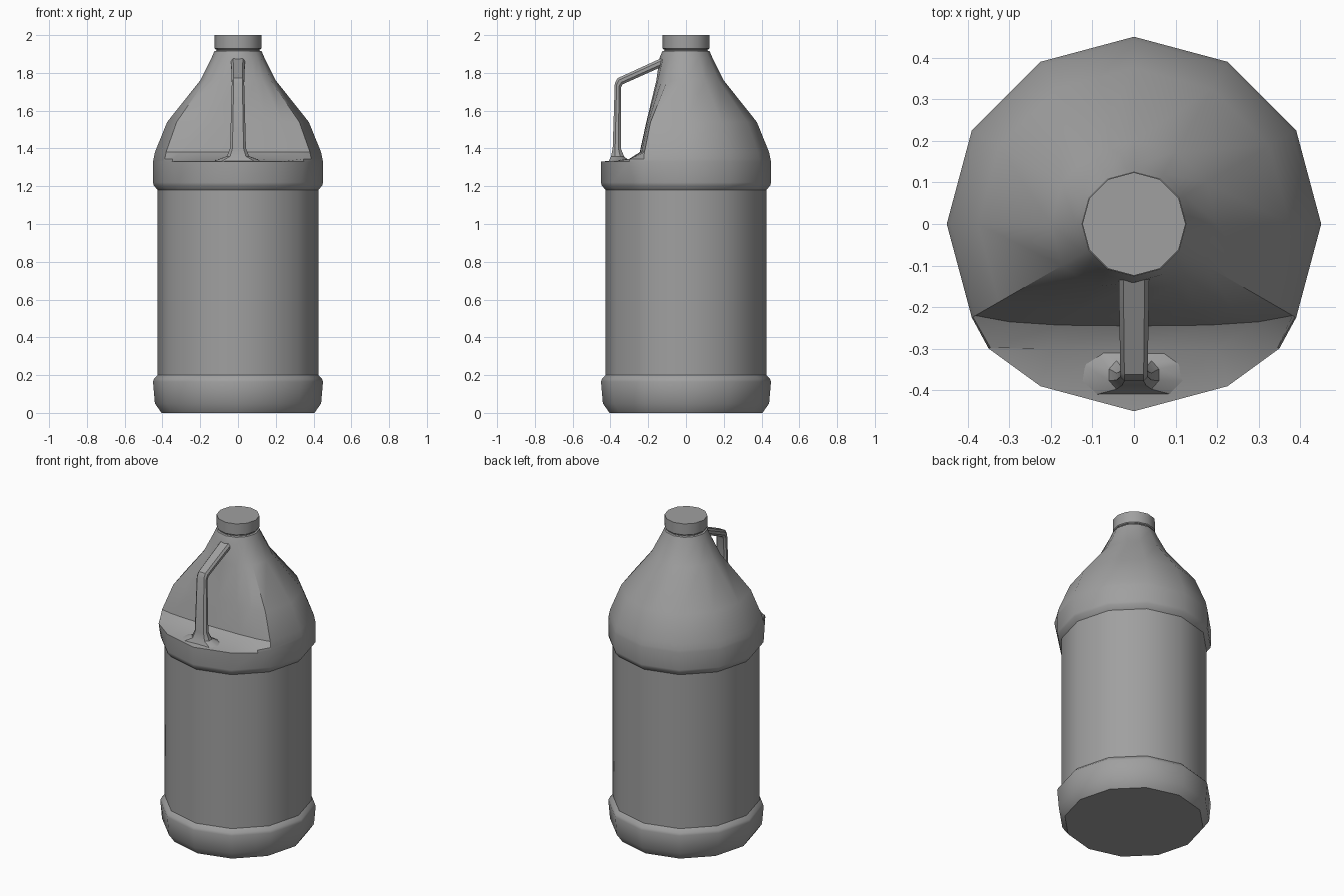
import bpy
import bmesh
from math import cos, sin, radians

cube = bpy.data.objects.get("Cube")
if cube:
    bpy.data.objects.remove(cube, do_unlink=True)

grey = bpy.data.materials.new("grey plastic")
grey.use_nodes = True
COLOUR = (0.35, 0.35, 0.35, 1)
grey.diffuse_color = COLOUR
grey.node_tree.nodes["Principled BSDF"].inputs["Base Color"].default_value = COLOUR


def loft(name, rings, sharp_angle, crease=None):
    """Skin closed rings of points, cap both ends and shade smooth by angle."""
    bm = bmesh.new()
    loops = [[bm.verts.new(p) for p in ring] for ring in rings]
    n = len(loops[0])
    for a, b in zip(loops, loops[1:]):
        for i in range(n):
            j = (i + 1) % n
            bm.faces.new((a[i], a[j], b[j], b[i]))
    bm.faces.new(loops[0][::-1])
    bm.faces.new(loops[-1])
    bmesh.ops.recalc_face_normals(bm, faces=bm.faces)
    for f in bm.faces:
        f.smooth = True
    for e in bm.edges:
        e.smooth = e.calc_face_angle(0) < radians(sharp_angle)
        if crease and crease(e):
            e.smooth = False
    mesh = bpy.data.meshes.new(name)
    bm.to_mesh(mesh)
    bm.free()
    mesh.materials.append(grey)
    obj = bpy.data.objects.new(name, mesh)
    bpy.context.collection.objects.link(obj)
    return obj


def polar(r, angle, z):
    return (r * cos(radians(angle)), r * sin(radians(angle)), z)


# Jug: twelve sides, plus one extra column at each end of the handle shelf
BACK = list(range(-30, 211, 30))
CORNER = 40.6
FRONT = [180 + CORNER, 240, 270, 300, 360 - CORNER]
ON_SIDE = cos(radians(15)) / cos(radians(45 - CORNER))
SHELF_Z = 1.33
profile = [(0.405, 0), (0.44, 0.05), (0.45, 0.165), (0.445, 0.18), (0.425, 0.2),
           (0.425, 1.18), (0.447, 1.205), (0.45, 1.22), (0.45, SHELF_Z),
           (0.447, 1.345), (0.44, 1.38), (0.375, 1.54), (0.2, 1.76),
           (0.14, 1.88), (0.125, 1.915), (0.115, 1.918), (0.115, 1.935)]

# Handle recess by height: corner x, corner y, middle x, middle y, centre y
recess = {1.345: (0.345, -0.297, 0.2, -0.3, -0.3),
          1.38: (0.3, -0.235, 0.18, -0.243, -0.245),
          1.54: (0.235, -0.2, 0.14, -0.207, -0.21),
          1.76: (0.13, -0.13, 0.09, -0.15, -0.157)}


def jug_ring(r, z):
    ring = [polar(r, a, z) for a in BACK]
    if z in recess:
        cx, cy, mx, my, y = recess[z]
        ring += [(-cx, cy, z), (-mx, my, z), (0, y, z), (mx, my, z), (cx, cy, z)]
    else:
        corner = 0.46 if z == SHELF_Z else r * ON_SIDE
        ring += [polar(corner if a in (FRONT[0], FRONT[-1]) else r, a, z)
                 for a in FRONT]
    return ring


def recess_border(e):
    """Edges running up both sides of the recess."""
    return all(SHELF_Z <= v.co.z < 1.8 and
               abs(v.co.y + abs(v.co.x) * 0.57735) < 0.001 for v in e.verts)


loft("jug_body", [jug_ring(r, z) for r, z in profile], 40, recess_border)

# Cap
loft("cap", [[polar(r, a, z) for a in range(0, 360, 30)]
             for r, z in [(0.118, 1.925), (0.124, 1.93), (0.124, 2.0)]], 40)

# Handle: outer (y, z), inner (y, z), half width, from flared foot to neck
stations = [((-0.41, 1.33), (-0.3, 1.335), 0.13),
            ((-0.397, 1.358), (-0.328, 1.358), 0.06),
            ((-0.388, 1.4), (-0.345, 1.4), 0.042),
            ((-0.377, 1.745), (-0.345, 1.72), 0.033),
            ((-0.362, 1.772), (-0.335, 1.74), 0.033),
            ((-0.115, 1.885), (-0.115, 1.838), 0.037)]
SECTION = [(-1, 0.3), (-0.7, 0), (0.7, 0), (1, 0.3),
           (1, 0.7), (0.7, 1), (-0.7, 1), (-1, 0.7)]
loft("handle", [[(w * half, o[0] + (i[0] - o[0]) * t, o[1] + (i[1] - o[1]) * t)
                 for w, t in SECTION] for o, i, half in stations], 35)
